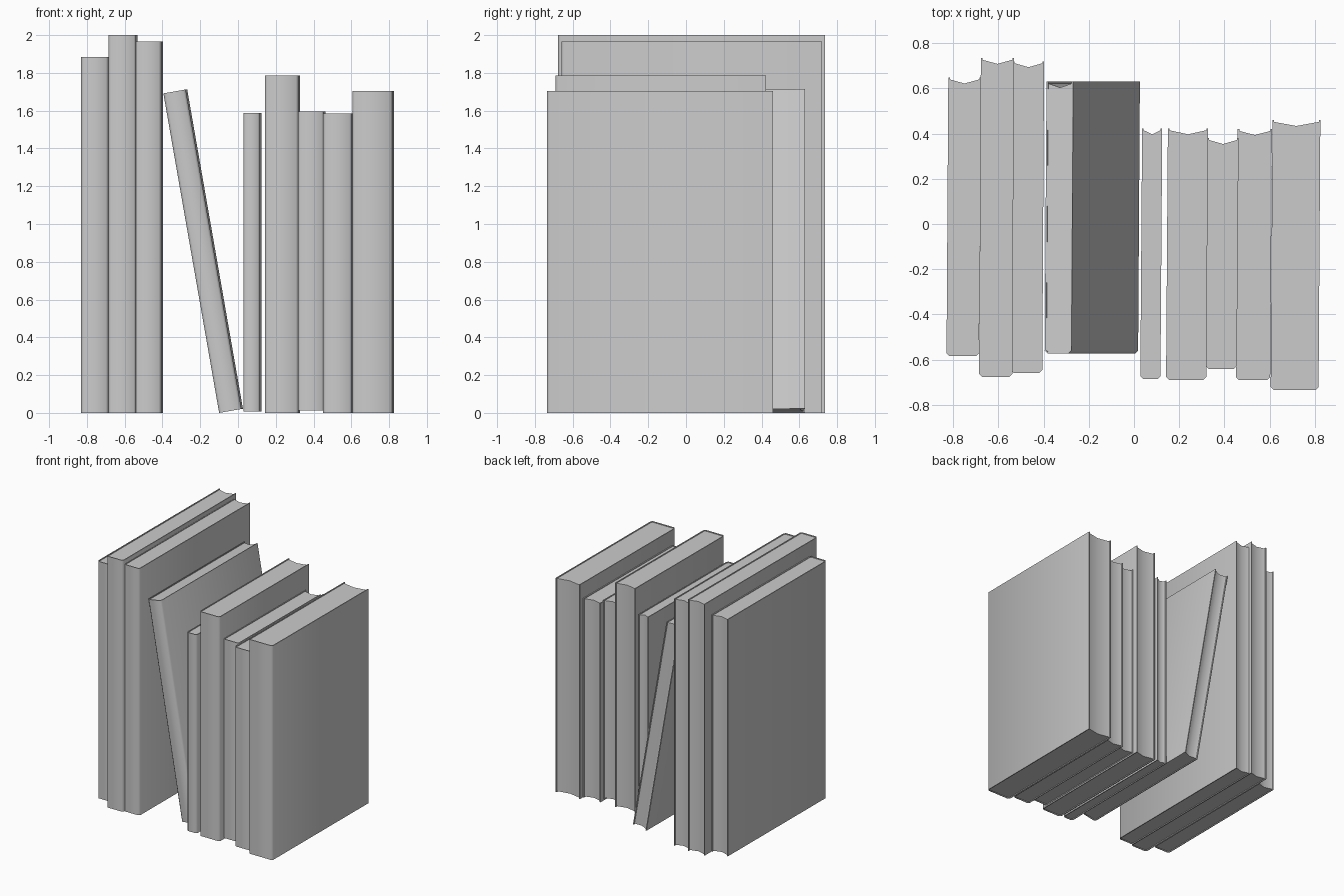
import bpy, bmesh, math

cube = bpy.data.objects.get("Cube")
if cube:
    bpy.data.objects.remove(cube, do_unlink=True)

grey = bpy.data.materials.new("plain_grey")
grey.use_nodes = True
tone = (0.6, 0.6, 0.6, 1)
grey.diffuse_color = tone
grey.node_tree.nodes["Principled BSDF"].inputs["Base Color"].default_value = tone

BOARD = 0.007    # cover thickness
SKEW = 0.008     # slight turn of each book on the shelf


def prism(name, outline, z0, z1):
    """Extrude a plan outline upwards into a smooth-by-angle solid."""
    bm = bmesh.new()
    face = bm.faces.new([bm.verts.new((x, y, z0)) for x, y in outline])
    top = bmesh.ops.extrude_face_region(bm, geom=[face])["geom"]
    verts = [g for g in top if isinstance(g, bmesh.types.BMVert)]
    bmesh.ops.translate(bm, vec=(0, 0, z1 - z0), verts=verts)
    bmesh.ops.recalc_face_normals(bm, faces=bm.faces)
    mesh = bpy.data.meshes.new(name)
    bm.to_mesh(mesh)
    bm.free()
    mesh.materials.append(grey)
    ob = bpy.data.objects.new(name, mesh)
    bpy.context.collection.objects.link(ob)
    return ob


def book(name, x, width, front, back, bottom, height, lean=0):
    depth = back - front
    b, c = BOARD, 0.013

    def turned(points):
        return [(px + SKEW * py / depth, py) for px, py in points]

    # Wrap-around cover: spine with eased corners and two boards
    cover = turned([(0, depth), (0, c), (c, 0), (width - c, 0), (width, c),
                    (width, depth), (width - b, depth), (width - b, c),
                    (width - c, b), (c, b), (b, c), (b, depth)])
    # Page block with a hollow fore-edge
    edge = depth - 0.008
    pages = turned([(b, c), (c, b), (width - c, b), (width - b, c),
                    (width - b, edge), (width / 2, edge - 0.018), (b, edge)])
    parts = [prism(name + "_cover", cover, 0, height),
             prism(name + "_pages", pages, 0.006, height - 0.006)]
    for ob in parts:
        ob.location = (x, front, bottom)
        ob.rotation_euler.y = math.radians(-lean)
        bpy.ops.object.select_all(action='DESELECT')
        ob.select_set(True)
        bpy.context.view_layer.objects.active = ob
        bpy.ops.object.shade_smooth_by_angle(angle=math.radians(55))


# Left group, leaning book, right group
book("far_right_book", -0.83, 0.144, -0.585, 0.648, 0, 1.885)
book("tallest_book", -0.686, 0.147, -0.677, 0.735, 0, 2.0)
book("tall_book", -0.544, 0.138, -0.66, 0.72, 0, 1.965)
book("leaning_book", -0.1, 0.12, -0.573, 0.63, 0, 1.717, lean=9.9)
book("slim_book", 0.028, 0.089, -0.687, 0.423, 0.008, 1.58)
book("wide_book", 0.142, 0.178, -0.69, 0.423, 0, 1.785)
book("short_book", 0.317, 0.138, -0.642, 0.38, 0.012, 1.583)
book("medium_book", 0.451, 0.152, -0.69, 0.42, 0, 1.585)
book("thick_book", 0.605, 0.212, -0.735, 0.46, 0, 1.705)
